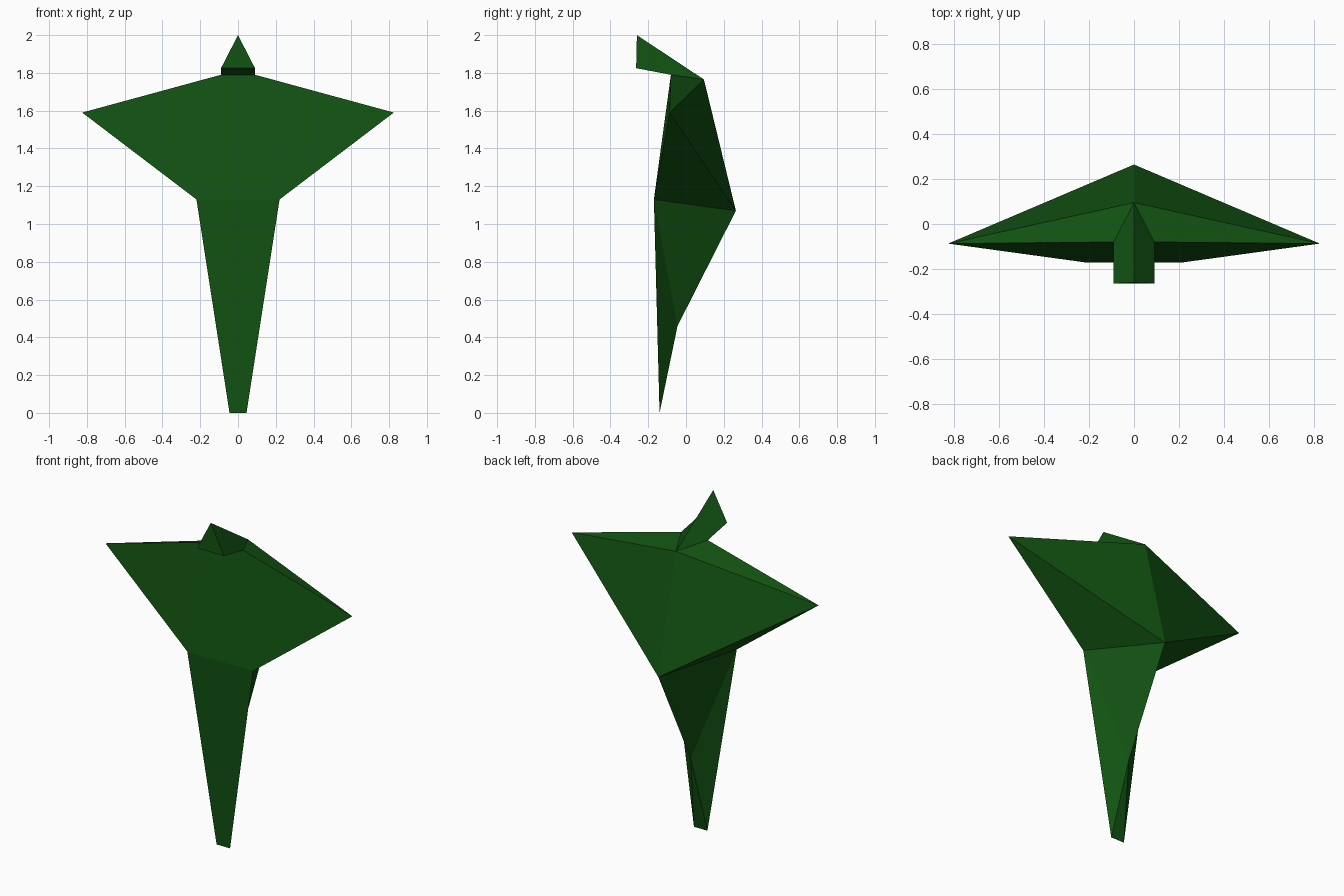
import bpy

if "Cube" in bpy.data.objects:
    bpy.data.objects.remove(bpy.data.objects["Cube"])

green = bpy.data.materials.new("dark green")
green.diffuse_color = (0.006, 0.085, 0.006, 1)
green.use_nodes = True
green.node_tree.nodes["Principled BSDF"].inputs["Base Color"].default_value = green.diffuse_color

# Right-hand and centre-line corners shared by the parts
P = {
    "neck": (0.09, -0.08, 1.79), "tip": (0.825, -0.087, 1.59),
    "waist": (0.22, -0.17, 1.13), "foot": (0.045, -0.14, 0.0),
    "jaw": (0.09, -0.264, 1.825), "peak": (0.0, -0.26, 2.0),
    "crown": (0.0, 0.095, 1.765), "spine": (0.0, 0.264, 1.07),
    "tail": (0.0, -0.045, 0.46),
}


def point(name):
    """Corner position; a leading '-' gives its mirror image."""
    x, y, z = P[name.lstrip("-")]
    return (-x if name[0] == "-" else x, y, z)


def flip(name):
    return name if P[name][0] == 0 else "-" + name


def build(name, sides, middle):
    """Mesh from right-hand faces, their mirror images and middle faces."""
    faces = [f.split() for f in sides + middle]
    faces += [[flip(n) for n in reversed(f.split())] for f in sides]
    names = sorted({n for f in faces for n in f})
    mesh = bpy.data.meshes.new(name)
    mesh.from_pydata([point(n) for n in names], [],
                     [[names.index(n) for n in f] for f in faces])
    mesh.materials.append(green)
    obj = bpy.data.objects.new(name, mesh)
    bpy.context.collection.objects.link(obj)


# Body: winged torso tapering to a narrow foot, ridged along the back
build("body",
      ["neck waist tip", "neck tip crown", "crown tip spine",
       "spine tip waist", "spine waist tail", "tail waist foot"],
      ["-neck -waist waist neck", "-waist -foot foot waist",
       "tail foot -foot"])

# Head: forward-pointing wedge rising from the neck
build("head",
      ["jaw neck crown peak"],
      ["neck jaw -jaw -neck", "-jaw jaw peak"])
